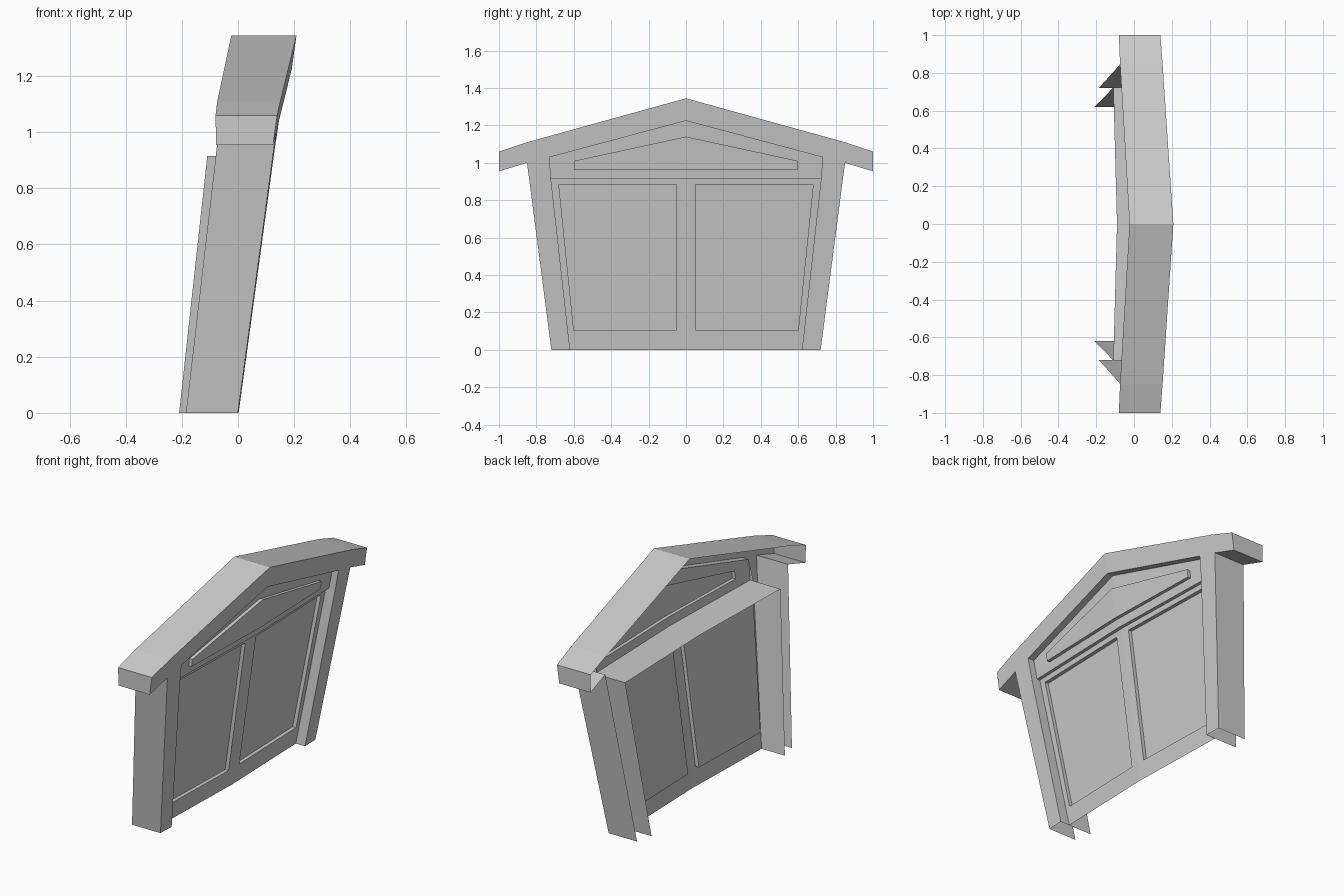
import bpy

if "Cube" in bpy.data.objects:
    bpy.data.objects.remove(bpy.data.objects["Cube"])

# The front wall leans back and has a shallow crease down the middle.
def place(p, depth):
    y, z = p
    return (0.14 * z + 0.02 * (1 - abs(y) / 0.7) - depth, y, z)


def depths(d, n):
    return d if isinstance(d, list) else [d] * n


def strip(a, da, b, db, closed=False):
    """Quads joining two polylines given as (y, z) plus depth behind the front."""
    n = len(a)
    va = [place(p, d) for p, d in zip(a, depths(da, n))]
    vb = [place(p, d) for p, d in zip(b, depths(db, n))]
    return [[va[i], va[(i + 1) % n], vb[(i + 1) % n], vb[i]]
            for i in range(n if closed else n - 1)]


def panel(outline, depth):
    return [[place(p, depth) for p in outline]]


def build(name, faces):
    """Build the +y half, weld shared points and mirror it over y = 0."""
    verts, index, polys = [], {}, []
    for face in faces:
        poly = []
        for co in face:
            key = tuple(round(c, 5) for c in co)
            if key not in index:
                index[key] = len(verts)
                verts.append(co)
            poly.append(index[key])
        polys.append(poly)
    mesh = bpy.data.meshes.new(name)
    mesh.from_pydata(verts, [], polys)
    mesh.validate()
    obj = bpy.data.objects.new(name, mesh)
    bpy.context.collection.objects.link(obj)
    mirror = obj.modifiers.new("mirror", 'MIRROR')
    mirror.use_axis = (False, True, False)
    mirror.use_clip = True
    return obj


UPPER, LOWER, PANE = 0.04, 0.06, 0.082

# Roof fascia and posts: flat front, hollow outer skirt open at the back
outer = [(0, 1.345), (0.85, 1.11), (1, 1.06), (1, 0.955), (0.85, 1.0), (0.72, 0)]
inner = [(0.62, 0), (0.722, 0.915), (0.73, 1.03), (0, 1.225)]
skirt_depth = [0.232, 0.225, 0.22, 0.203, 0.205, 0.185]
build("roof_and_posts",
      panel((outer + inner)[::-1], 0)
      + strip(outer, 0, outer, skirt_depth)
      + strip(inner, 0, inner, [LOWER, LOWER, UPPER, UPPER]))

# Gable wall with a raised triangular panel
wall = [(0, 0.915), (0.722, 0.915), (0.73, 1.03), (0, 1.225)]
raised = [(0, 0.965), (0.6, 0.965), (0.6, 1.01), (0, 1.14)]
build("gable_wall",
      strip(wall, UPPER, raised, UPPER)
      + strip(raised[::-1], 0.02, raised[::-1], UPPER)
      + panel(raised, 0.02))

# Window wall with a recessed pane either side of the mullion
frame = [(0, 0), (0.62, 0), (0.722, 0.915), (0, 0.915)]
pane = [(0.05, 0.105), (0.6, 0.105), (0.68, 0.885), (0.05, 0.885)]
build("window_wall",
      strip(frame, LOWER, pane, LOWER, True)
      + strip(pane, LOWER, pane, PANE, True)
      + panel(pane, PANE))

# Lintel and side cheeks running back from the window wall
lining = [(0, 0.915), (0.722, 0.915), (0.62, 0)]
build("window_lining",
      strip(lining, [UPPER, UPPER, LOWER], lining, [0.238, 0.237, 0.212]))
